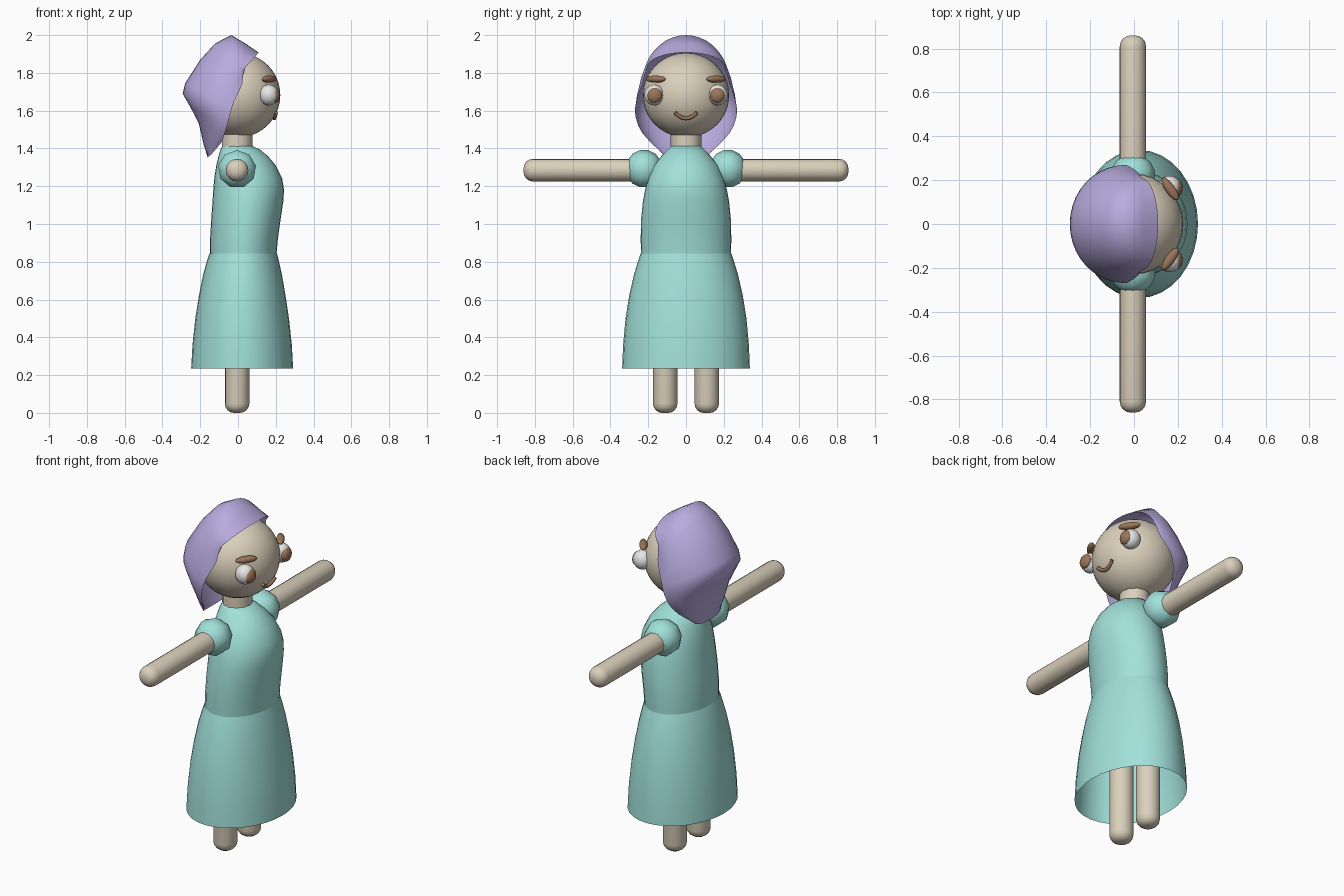
import bpy, bmesh, math
from mathutils import Vector

if "Cube" in bpy.data.objects:
    bpy.data.objects.remove(bpy.data.objects["Cube"])


def material(name, rgb):
    m = bpy.data.materials.new(name)
    m.diffuse_color = (*rgb, 1)
    m.use_nodes = True
    m.node_tree.nodes["Principled BSDF"].inputs["Base Color"].default_value = m.diffuse_color
    return m


SKIN = material("warm_beige", (0.71, 0.63, 0.50))
TEAL = material("soft_teal", (0.36, 0.75, 0.70))
LILAC = material("lilac", (0.48, 0.41, 0.74))
BROWN = material("brown", (0.33, 0.18, 0.10))
WHITE = material("off_white", (0.86, 0.86, 0.86))


def finish(name, bm, mat, angle=50):
    bmesh.ops.recalc_face_normals(bm, faces=bm.faces)
    me = bpy.data.meshes.new(name)
    bm.to_mesh(me)
    bm.free()
    me.materials.append(mat)
    ob = bpy.data.objects.new(name, me)
    bpy.context.collection.objects.link(ob)
    bpy.context.view_layer.objects.active = ob
    ob.select_set(True)
    bpy.ops.object.shade_smooth_by_angle(angle=math.radians(angle))
    ob.select_set(False)
    return ob


def ball(name, mat, centre, radii, segs=24, rings=16, rot=(0, 0, 0)):
    bm = bmesh.new()
    bmesh.ops.create_uvsphere(bm, u_segments=segs, v_segments=rings, radius=1)
    ob = finish(name, bm, mat, 80)
    ob.location, ob.scale, ob.rotation_euler = centre, radii, rot
    return ob


def loft(name, mat, rings, segs=32, cap_start=False, cap_end=False):
    """Stack of ellipses: (z, x_min, x_max, half_width_y)."""
    bm = bmesh.new()
    rows = []
    for z, x0, x1, w in rings:
        rows.append([bm.verts.new(((x0 + x1) / 2 + (x1 - x0) / 2 * math.cos(a),
                                   w * math.sin(a), z))
                     for a in (2 * math.pi * i / segs for i in range(segs))])
    for a, b in zip(rows, rows[1:]):
        for i in range(segs):
            j = (i + 1) % segs
            bm.faces.new((a[i], a[j], b[j], b[i]))
    if cap_start:
        bm.faces.new(rows[0])
    if cap_end:
        bm.faces.new(rows[-1])
    return finish(name, bm, mat)


def limb(name, length, radius, segs=16):
    """Rod along z with a rounded end at z = 0."""
    e = 0.05
    rings = []
    for i in range(5):
        a = math.pi / 2 * i / 4
        r = radius - e + e * math.sin(a)
        rings.append((e - e * math.cos(a), -r, r, r))
    rings.append((length, -radius, radius, radius))
    return loft(name, SKIN, rings, segs, True, True)


# Dress: bodice with a fuller front, and an open flared skirt
loft("bodice", TEAL, [
    (0.83, -0.148, 0.203, 0.238), (0.92, -0.148, 0.211, 0.240),
    (1.02, -0.142, 0.225, 0.238), (1.12, -0.135, 0.240, 0.228),
    (1.18, -0.131, 0.244, 0.217), (1.24, -0.126, 0.234, 0.200),
    (1.31, -0.115, 0.200, 0.170), (1.36, -0.103, 0.158, 0.130),
    (1.395, -0.092, 0.115, 0.097), (1.418, -0.08, 0.065, 0.072)], cap_end=True)
loft("skirt", TEAL, [
    (0.235, -0.248, 0.292, 0.338), (0.36, -0.241, 0.285, 0.333),
    (0.50, -0.226, 0.270, 0.320), (0.62, -0.207, 0.252, 0.301),
    (0.73, -0.185, 0.233, 0.276), (0.81, -0.163, 0.215, 0.252),
    (0.845, -0.151, 0.206, 0.240)])

# Neck and head
loft("neck", SKIN, [(1.36, -0.085, 0.077, 0.081), (1.53, -0.085, 0.077, 0.081)], 12)
ball("head", SKIN, (0, 0, 1.682), (0.224, 0.229, 0.224), 32, 20)

# Paired parts
for side, s in (("left", 1), ("right", -1)):
    leg = limb(side + "_leg", 0.85, 0.065)
    leg.location = (-0.005, s * 0.11, 0)
    arm = limb(side + "_arm", 0.70, 0.06)
    arm.location = (-0.005, s * 0.86, 1.285)
    arm.rotation_euler = (s * math.pi / 2, 0, 0)
    ball(side + "_sleeve", TEAL, (-0.005, s * 0.222, 1.29), (0.104, 0.104, 0.1), 9, 7,
         (math.pi / 2, 0, 0)).scale = (0.104, 0.104, 0.098)
    ball(side + "_eye", WHITE, (0.163, s * 0.168, 1.683), (0.052, 0.052, 0.055))
    ball(side + "_iris", BROWN, (0.197, s * 0.166, 1.681), (0.025, 0.040, 0.040), 20, 12)
    ball(side + "_eyebrow", BROWN, (0.165, s * 0.16, 1.767), (0.062, 0.022, 0.019), 16, 10,
         (0, 0, s * math.radians(125)))

# Smile: swept arc hugging the face
curve = bpy.data.curves.new("mouth", "CURVE")
curve.dimensions = "3D"
curve.bevel_depth = 0.010
curve.bevel_resolution = 2
curve.use_fill_caps = True
spline = curve.splines.new("POLY")
spline.points.add(12)
for i, p in enumerate(spline.points):
    t = -1 + i / 6
    y, z = 0.058 * t, 1.559 + 0.031 * t * t
    x = math.sqrt(0.224 ** 2 - y * y - (z - 1.682) ** 2) + 0.006
    p.co = (x, y, z, 1)
curve.materials.append(BROWN)
bpy.context.collection.objects.link(bpy.data.objects.new("mouth", curve))

# Hair: arches from a centre line (x, z) down to a side edge (x, y, z)
ARCHES = [
    ((0.11, 1.908), (0.040, 0.205, 1.83)), ((0.04, 1.955), (0.027, 0.218, 1.79)),
    ((-0.035, 2.0), (0.022, 0.232, 1.74)), ((-0.12, 1.957), (0.0, 0.25, 1.69)),
    ((-0.20, 1.87), (-0.02, 0.262, 1.65)), ((-0.28, 1.745), (-0.035, 0.27, 1.61)),
    ((-0.293, 1.69), (-0.045, 0.268, 1.57)), ((-0.25, 1.615), (-0.058, 0.253, 1.52)),
    ((-0.207, 1.53), (-0.07, 0.23, 1.48)), ((-0.182, 1.42), (-0.085, 0.19, 1.435)),
    ((-0.16, 1.352), (-0.14, 0.12, 1.37))]
bm = bmesh.new()
rows = []
N = 10
for (sx, sz), (ex, ey, ez) in ARCHES:
    row = []
    for i in range(-N, N + 1):
        a = math.pi / 2 * i / N
        k = 1 - math.cos(a)
        row.append(bm.verts.new(Vector((sx + (ex - sx) * k, ey * math.sin(a),
                                        sz + (ez - sz) * k))))
    rows.append(row)
for a, b in zip(rows, rows[1:]):
    for i in range(2 * N):
        bm.faces.new((a[i], a[i + 1], b[i + 1], b[i]))
finish("hair", bm, LILAC, 75)
